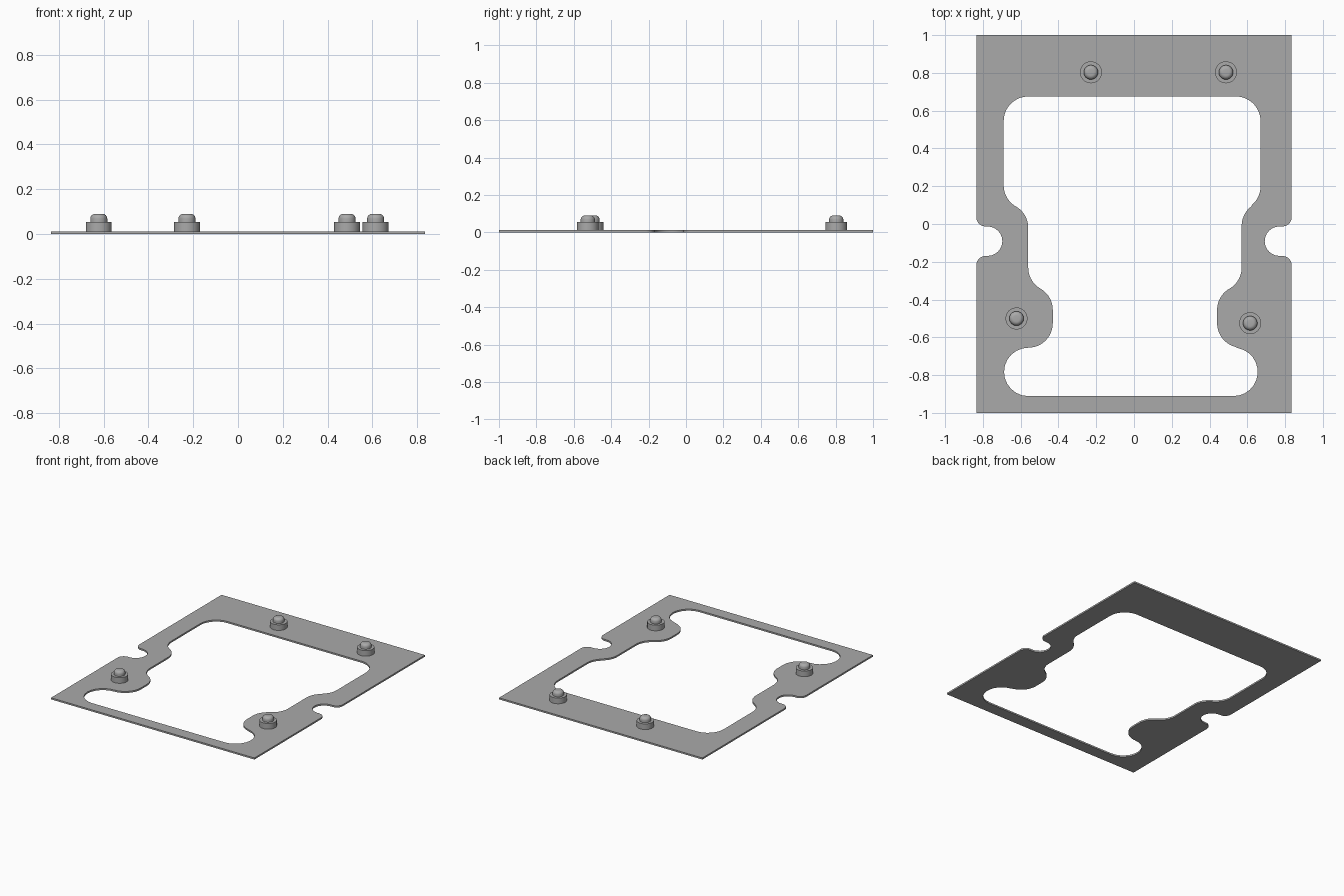
import bpy, bmesh, math

if "Cube" in bpy.data.objects:
    bpy.data.objects.remove(bpy.data.objects["Cube"])

T = 0.012  # plate thickness

grey = bpy.data.materials.new("plain grey")
grey.diffuse_color = (0.40, 0.40, 0.40, 1)
grey.use_nodes = True
grey.node_tree.nodes["Principled BSDF"].inputs["Base Color"].default_value = grey.diffuse_color


def arcs(rows, n=12):
    """Chain of arcs (centre x, centre y, radius, start, end in degrees)."""
    pts = []
    for cx, cy, r, a, b in rows:
        for i in range(n + 1):
            t = math.radians(a + (b - a) * i / n)
            p = (cx + r * math.cos(t), cy + r * math.sin(t))
            if not pts or math.dist(p, pts[-1]) > 0.006:
                pts.append(p)
    return pts


def finish(name, bm):
    bmesh.ops.recalc_face_normals(bm, faces=bm.faces)
    me = bpy.data.meshes.new(name)
    bm.to_mesh(me)
    bm.free()
    me.materials.append(grey)
    ob = bpy.data.objects.new(name, me)
    bpy.context.collection.objects.link(ob)
    bpy.ops.object.select_all(action='DESELECT')
    ob.select_set(True)
    bpy.context.view_layer.objects.active = ob
    bpy.ops.object.shade_smooth_by_angle(angle=math.radians(30))
    return ob


# Outer outline: rectangle with a rounded notch in each long edge
W = 0.835
left_notch = arcs([(-W + 0.05, 0.037, 0.05, 180, 270),
                   (-0.775, -0.091, 0.078, 90, -90),
                   (-W + 0.05, -0.219, 0.05, 90, 180)])
right_notch = arcs([(W - 0.05, -0.219, 0.05, 0, 90),
                    (0.77, -0.091, 0.078, 270, 90),
                    (W - 0.05, 0.037, 0.05, 270, 360)])
outer = [(W, 1), (-W, 1)] + left_notch + [(-W, -1), (W, -1)] + right_notch

# Window outline: rounded corners, waist steps, bumps and lower lobes
R = 0.13
inner = arcs([
    (0.54, 0.545, R, 0, 90), (-0.56, 0.545, R, 90, 180),
    (-0.56, 0.205, R, 180, 240), (-0.69, -0.02, R, 60, 0),
    (-0.43, -0.23, R, 180, 240), (-0.56, -0.455, R, 60, 0),
    (-0.56, -0.525, R, 0, -90), (-0.56, -0.783, 0.128, 90, 270),
    (0.527, -0.783, 0.128, -90, 80), (0.57, -0.525, R, 260, 180),
    (0.57, -0.455, R, 180, 120), (0.44, -0.23, R, -60, 0),
    (0.70, -0.01, R, 180, 127), (0.54, 0.20, R, -53, 0)])

# Flat plate with the window cut through
bm = bmesh.new()
edges = []
for loop in (outer, inner):
    vs = [bm.verts.new((x, y, 0)) for x, y in loop]
    edges += [bm.edges.new((vs[i - 1], vs[i])) for i in range(len(vs))]
bmesh.ops.triangle_fill(bm, use_beauty=True, use_dissolve=False, edges=edges)
ext = bmesh.ops.extrude_face_region(bm, geom=bm.faces[:])
for v in ext["geom"]:
    if isinstance(v, bmesh.types.BMVert):
        v.co.z = T
finish("frame_plate", bm)


def lathe(name, x, y, profile, n=40):
    """Closed round part from (radius, height) points, capped at both ends."""
    bm = bmesh.new()
    rings = [[bm.verts.new((x + r * math.cos(2 * math.pi * i / n),
                            y + r * math.sin(2 * math.pi * i / n), z))
              for i in range(n)] for r, z in profile]
    for a, b in zip(rings, rings[1:]):
        for i in range(n):
            bm.faces.new((a[i - 1], a[i], b[i], b[i - 1]))
    bm.faces.new(rings[0])
    bm.faces.new(rings[-1])
    finish(name, bm)


# Four collars, each with a round-topped stud
dome = [(0.016 + 0.022 * math.cos(t * math.pi / 12),
         0.068 + 0.022 * math.sin(t * math.pi / 12)) for t in range(7)]
spots = [(-0.228, 0.803), (0.487, 0.803), (-0.622, -0.50), (0.615, -0.525)]
for k, (x, y) in enumerate(spots, 1):
    lathe(f"collar_{k}", x, y, [(0.058, T), (0.058, 0.054)])
    lathe(f"stud_{k}", x, y, [(0.038, 0.054)] + dome)
